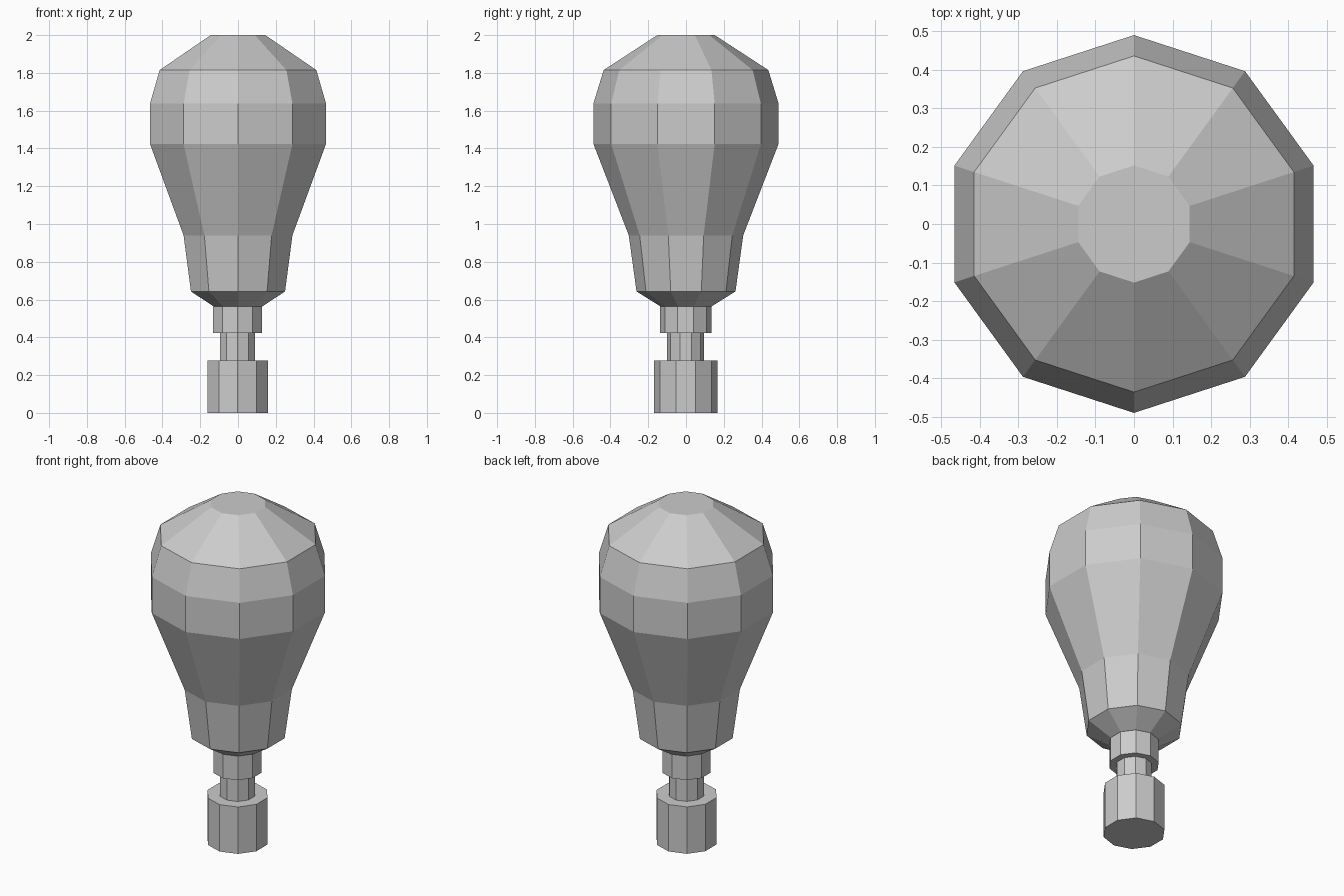
import bpy
import bmesh
import math

SIDES = 10

cube = bpy.data.objects.get("Cube")
if cube:
    bpy.data.objects.remove(cube, do_unlink=True)

grey = bpy.data.materials.new("plain grey")
grey.use_nodes = True
colour = (0.6, 0.6, 0.6, 1)
grey.diffuse_color = colour
grey.node_tree.nodes["Principled BSDF"].inputs["Base Color"].default_value = colour


def turned(name, profile, offset=0.0):
    """Flat-sided solid turned from (radius, height) points, with a corner facing front."""
    bm = bmesh.new()
    rings = []
    for radius, z in profile:
        angles = [math.tau * i / SIDES + math.pi / 2 for i in range(SIDES)]
        rings.append([bm.verts.new((radius * math.cos(a) + offset,
                                    radius * math.sin(a) + offset, z)) for a in angles])
    for low, high in zip(rings, rings[1:]):
        for i in range(SIDES):
            j = (i + 1) % SIDES
            bm.faces.new((low[i], low[j], high[j], high[i]))
    bm.faces.new(rings[0][::-1])
    bm.faces.new(rings[-1])
    mesh = bpy.data.meshes.new(name)
    bm.to_mesh(mesh)
    bm.free()
    mesh.materials.append(grey)
    obj = bpy.data.objects.new(name, mesh)
    bpy.context.collection.objects.link(obj)
    return obj


# Stepped stem
turned("base", [(0.168, 0), (0.168, 0.278)], -0.002)
turned("neck", [(0.098, 0.278), (0.098, 0.422)], -0.002)
turned("collar", [(0.136, 0.422), (0.136, 0.564)], -0.002)

# Faceted bulb
turned("bulb", [(0.136, 0.564), (0.262, 0.643), (0.303, 0.94), (0.49, 1.424),
                (0.49, 1.638), (0.436, 1.815), (0.152, 2.0)])
